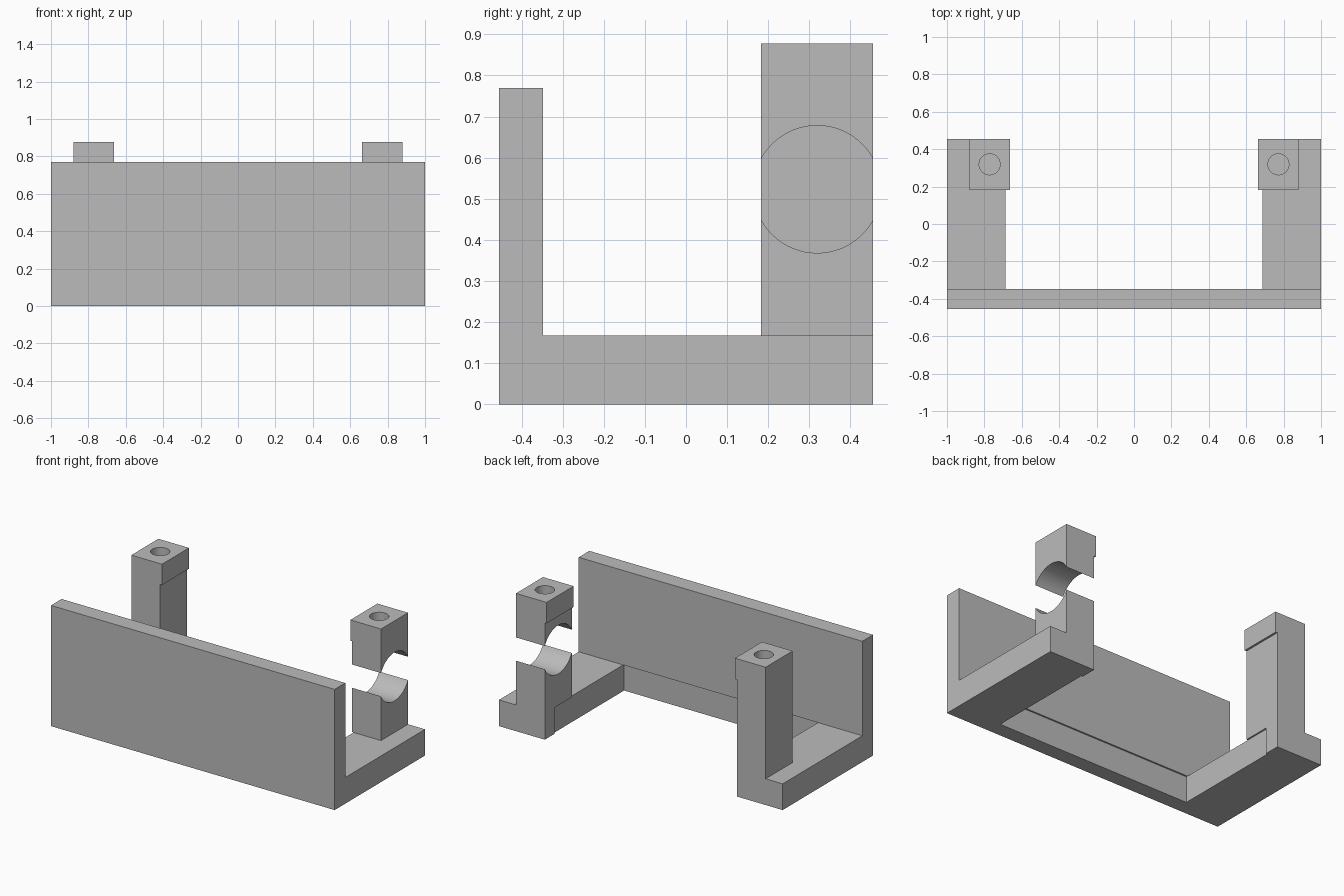
import bpy
import bmesh
from math import radians
from mathutils import Matrix

cube = bpy.data.objects.get("Cube")
if cube:
    bpy.data.objects.remove(cube, do_unlink=True)

grey = bpy.data.materials.new("plain_grey")
grey.use_nodes = True
colour = (0.5, 0.5, 0.5, 1)
grey.diffuse_color = colour
grey.node_tree.nodes["Principled BSDF"].inputs["Base Color"].default_value = colour


def finish(name, bm):
    bmesh.ops.recalc_face_normals(bm, faces=bm.faces)
    mesh = bpy.data.meshes.new(name)
    bm.to_mesh(mesh)
    bm.free()
    mesh.materials.append(grey)
    obj = bpy.data.objects.new(name, mesh)
    bpy.context.collection.objects.link(obj)
    return obj


def prism(name, points, offset):
    """Extrude a closed outline by an offset."""
    bm = bmesh.new()
    face = bm.faces.new([bm.verts.new(p) for p in points])
    ext = bmesh.ops.extrude_face_region(bm, geom=[face])
    moved = [g for g in ext["geom"] if isinstance(g, bmesh.types.BMVert)]
    bmesh.ops.translate(bm, verts=moved, vec=offset)
    return finish(name, bm)


def cut_cylinder(target, centre, radius, depth, turn=0):
    """Bore a round hole; turn 90 lays it along x."""
    bm = bmesh.new()
    matrix = Matrix.Translation(centre) @ Matrix.Rotation(radians(turn), 4, 'Y')
    bmesh.ops.create_cone(bm, cap_ends=True, segments=64, radius1=radius,
                          radius2=radius, depth=depth, matrix=matrix)
    cutter = finish("hole_cutter", bm)
    cutter.hide_render = True
    mod = target.modifiers.new("bore", 'BOOLEAN')
    mod.operation = 'DIFFERENCE'
    mod.solver = 'EXACT'
    mod.object = cutter
    activate(target)
    bpy.ops.object.modifier_apply(modifier=mod.name)
    bpy.data.objects.remove(cutter, do_unlink=True)


def activate(obj):
    bpy.ops.object.select_all(action='DESELECT')
    obj.select_set(True)
    bpy.context.view_layer.objects.active = obj


# Main levels
back, floor_top, plate_top, post_top = 0.455, 0.167, 0.769, 0.878
post_front, post_inner, post_outer = 0.183, 0.664, 0.88
arm_inner, neck_inner = 0.687, 0.677

# U-shaped base, with a slightly wider foot at the end of each arm
half = [(1, -back), (1, back), (neck_inner, back), (neck_inner, 0.355),
        (arm_inner, 0.355), (arm_inner, -0.358)]
outline = half + [(-x, y) for x, y in reversed(half)]
prism("u_base", [(x, y, 0) for x, y in outline], (0, 0, floor_top))

# Upright front plate
prism("front_plate",
      [(-1, -back, floor_top), (1, -back, floor_top),
       (1, -0.348, floor_top), (-1, -0.348, floor_top)],
      (0, 0, plate_top - floor_top))

# Posts with a head that overhangs the inner face
profile = [(post_outer, floor_top), (post_outer, post_top),
           (post_inner, post_top), (post_inner, 0.745),
           (neck_inner, 0.745), (neck_inner, floor_top)]
for side, name in ((1, "left_post"), (-1, "right_post")):
    post = prism(name, [(side * x, post_front, z) for x, z in profile],
                 (0, back - post_front, 0))
    # Blind screw hole in the head
    cut_cylinder(post, (side * 0.772, 0.319, post_top), 0.056, 0.28)
    # Wide cross bore that splits one post
    if side == 1:
        cut_cylinder(post, (0.77, 0.319, 0.523), 0.155, 0.6, 90)
    activate(post)
    bpy.ops.object.shade_smooth_by_angle(angle=radians(30))
